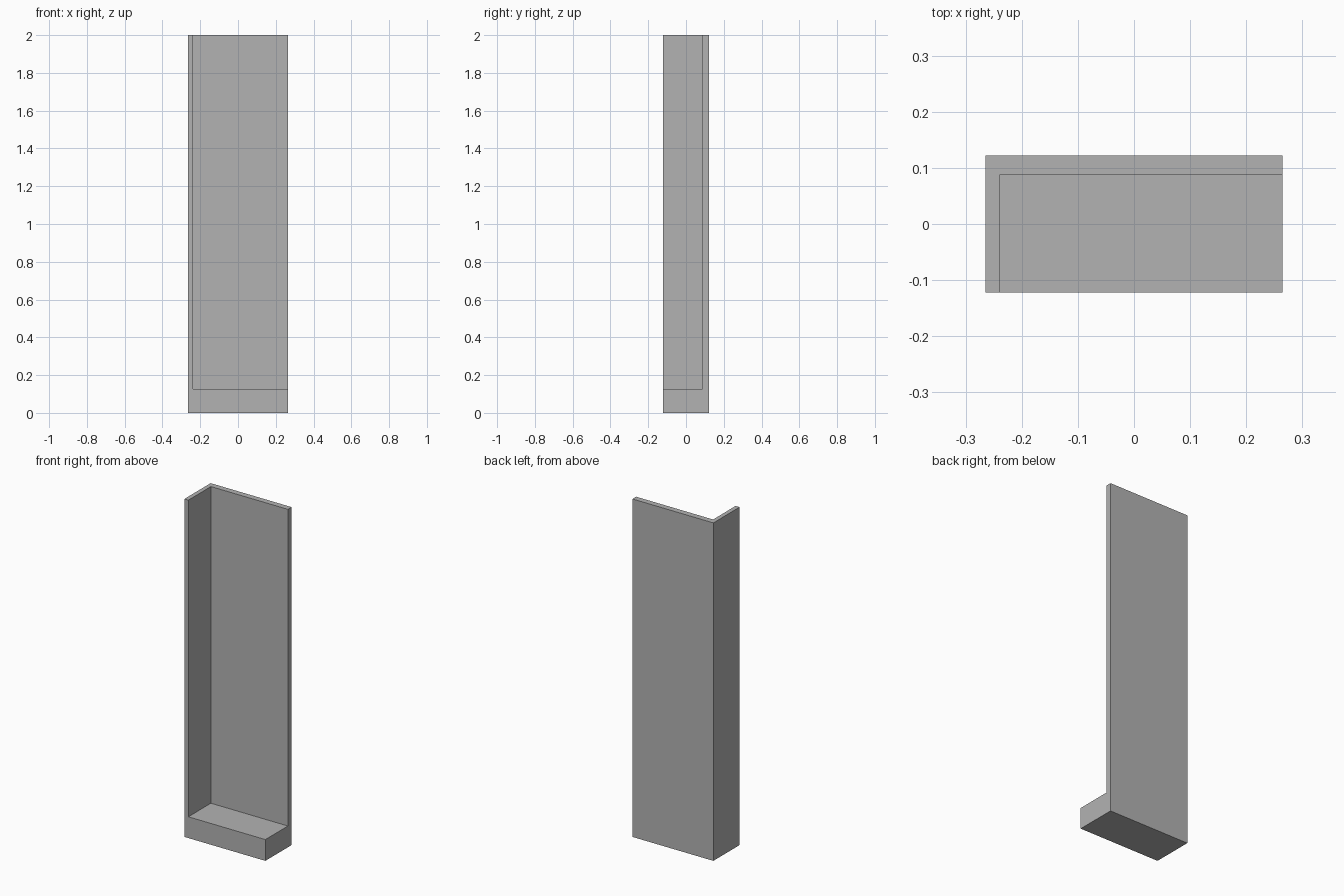
import bpy
from mathutils import Vector

default_cube = bpy.data.objects.get("Cube")
if default_cube:
    bpy.data.objects.remove(default_cube, do_unlink=True)

HALF_W, HALF_D, HEIGHT = 0.265, 0.1225, 2.0
SIDE_INNER_X, BACK_INNER_Y, BASE_TOP = -0.239, 0.0878, 0.126
OVERSHOOT = 0.1


def box(name, low, high):
    """Axis-aligned box spanning two opposite corners."""
    low, high = Vector(low), Vector(high)
    bpy.ops.mesh.primitive_cube_add(size=1, location=(low + high) / 2)
    obj = bpy.context.object
    obj.name = obj.data.name = name
    obj.scale = high - low
    bpy.ops.object.transform_apply(location=True, rotation=False, scale=True)
    return obj


# Plain grey
grey = bpy.data.materials.new("plain_grey")
grey.use_nodes = True
colour = (0.45, 0.45, 0.45, 1)
grey.diffuse_color = colour
grey.node_tree.nodes["Principled BSDF"].inputs["Base Color"].default_value = colour

# Solid block, hollowed to leave a base, a back panel and one side panel
panel = box("corner_panel_with_base", (-HALF_W, -HALF_D, 0), (HALF_W, HALF_D, HEIGHT))
panel.data.materials.append(grey)

# Cutter reaches past the open front, left side and top
cutter = box("recess_cutter",
             (SIDE_INNER_X, -HALF_D - OVERSHOOT, BASE_TOP),
             (HALF_W + OVERSHOOT, BACK_INNER_Y, HEIGHT + OVERSHOOT))
cutter.data.materials.append(grey)
cutter.hide_render = True

recess = panel.modifiers.new("recess", 'BOOLEAN')
recess.operation = 'DIFFERENCE'
recess.solver = 'EXACT'
recess.object = cutter

# Bake the cut and drop the cutter
bpy.context.view_layer.update()
depsgraph = bpy.context.evaluated_depsgraph_get()
cut_mesh = bpy.data.meshes.new_from_object(panel.evaluated_get(depsgraph))
panel.modifiers.clear()
panel.data = cut_mesh
cut_mesh.name = panel.name
bpy.data.objects.remove(cutter, do_unlink=True)
